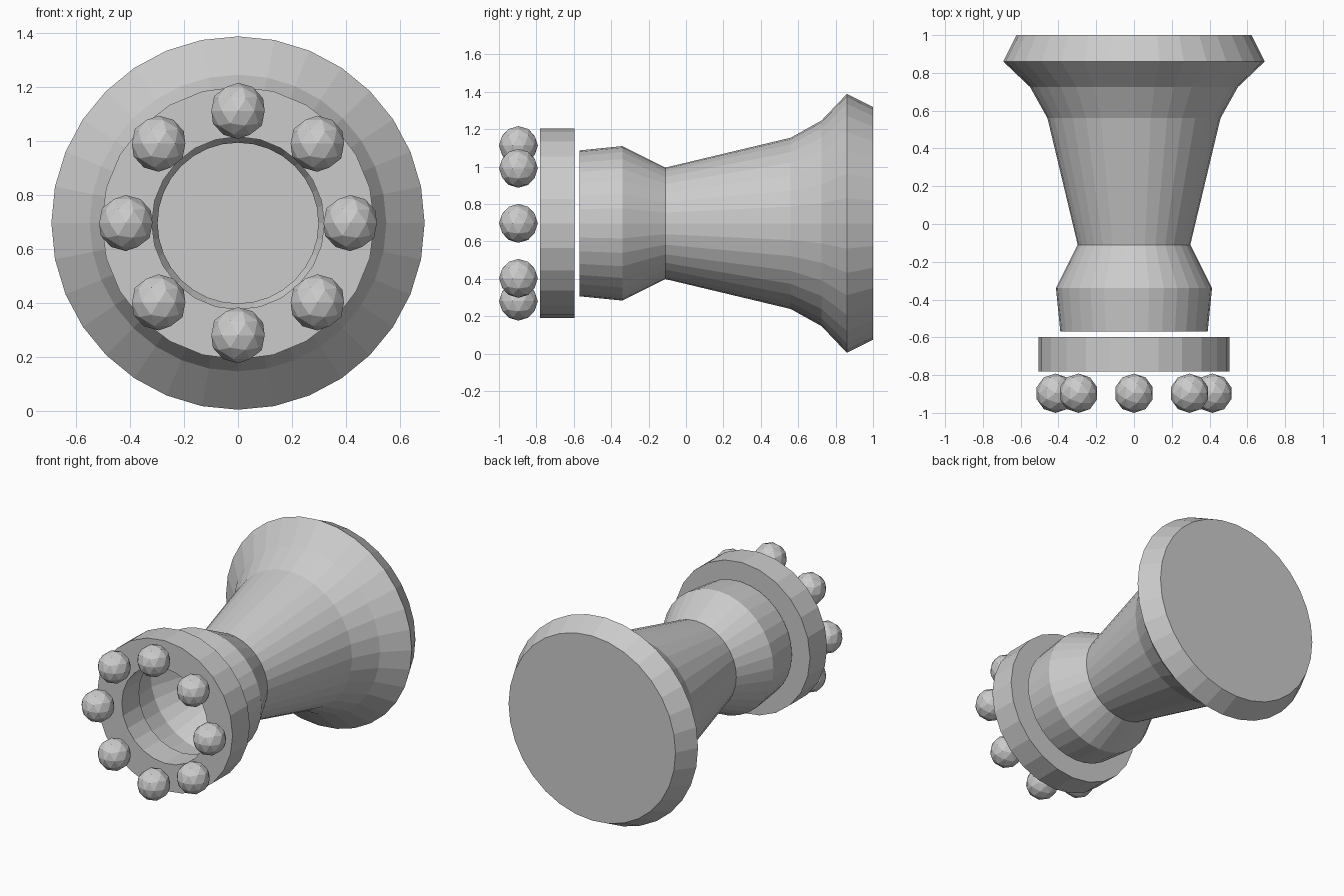
import bpy, bmesh
from math import sin, cos, pi

if "Cube" in bpy.data.objects:
    bpy.data.objects.remove(bpy.data.objects["Cube"])

CZ = 0.697  # height of the long axis, which runs along y


def lathe(name, profile, sides, cap_end=False, closed=False):
    """Spin (y, radius) points round the long axis, with flat faces."""
    bm = bmesh.new()
    rings = []
    for y, r in profile:
        rings.append([bm.verts.new((r * sin(2 * pi * i / sides), y,
                                    CZ + r * cos(2 * pi * i / sides)))
                      for i in range(sides)])
    pairs = list(zip(rings, rings[1:]))
    if closed:
        pairs.append((rings[-1], rings[0]))
    for a, b in pairs:
        for i in range(sides):
            j = (i + 1) % sides
            bm.faces.new((a[i], a[j], b[j], b[i]))
    if cap_end:
        bm.faces.new(rings[-1])
    bmesh.ops.recalc_face_normals(bm, faces=bm.faces)
    mesh = bpy.data.meshes.new(name)
    bm.to_mesh(mesh)
    bm.free()
    obj = bpy.data.objects.new(name, mesh)
    bpy.context.collection.objects.link(obj)
    return obj


# Hollow flared body: open at the front, closed at the wide back end
lathe("flared_body",
      [(-0.57, 0.39), (-0.34, 0.413), (-0.11, 0.298), (0.56, 0.458),
       (0.725, 0.55), (0.86, 0.692), (1.0, 0.622)], 32, cap_end=True)

# Thick flat ring floating just in front of the body
lathe("front_ring",
      [(-0.78, 0.32), (-0.78, 0.506), (-0.597, 0.506), (-0.597, 0.32)],
      24, closed=True)

# Eight faceted balls in front of the ring
for k in range(8):
    a = k * pi / 4
    bpy.ops.mesh.primitive_ico_sphere_add(
        subdivisions=2, radius=0.104,
        location=(0.416 * sin(a), -0.896, CZ + 0.416 * cos(a)))
    bpy.context.object.name = f"ball_{k + 1}"
